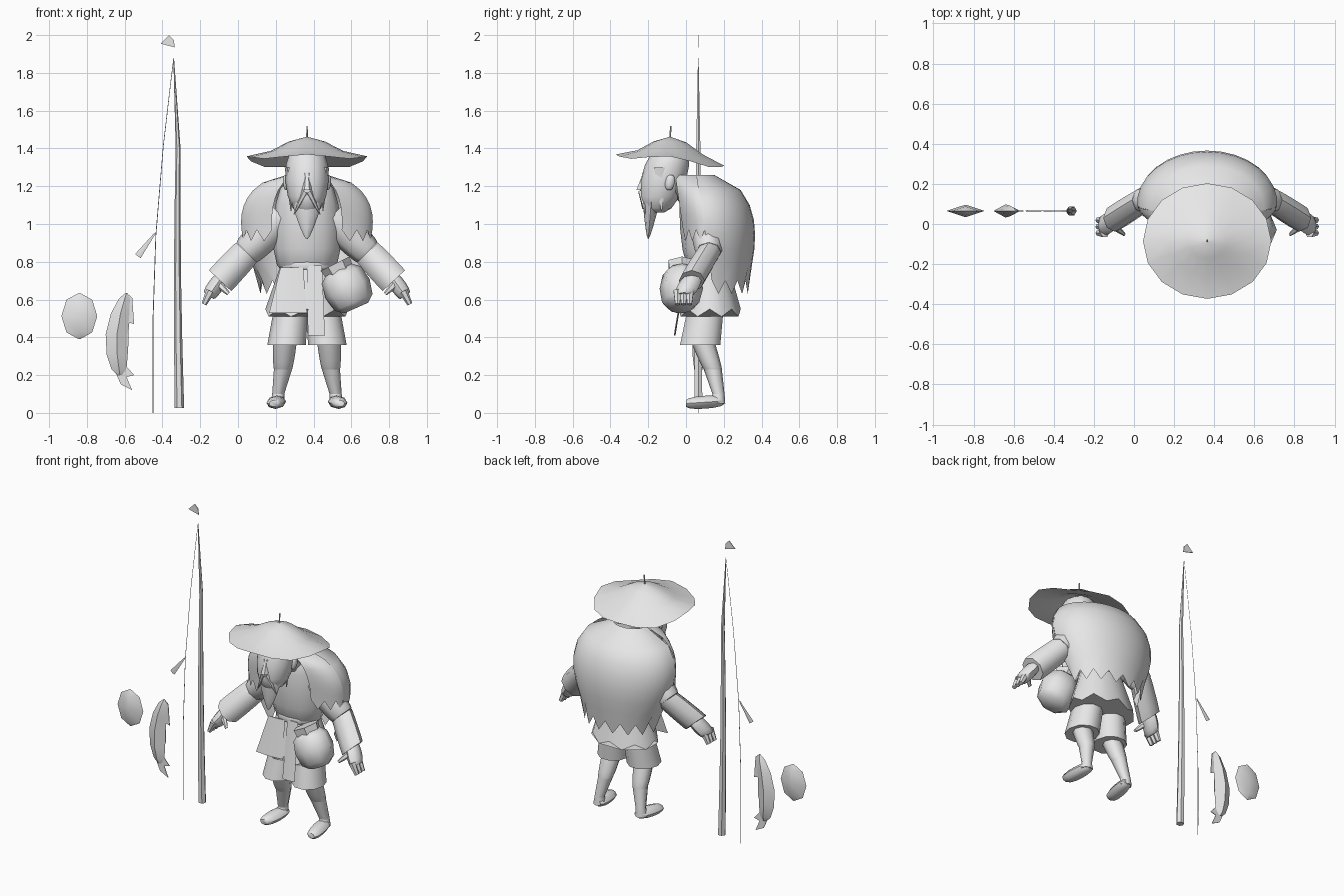
import bpy, bmesh, math
from mathutils import Vector

cube = bpy.data.objects.get("Cube")
if cube:
    bpy.data.objects.remove(cube, do_unlink=True)

FIGURE = Vector((0.365, 0, 0))     # the man stands here
LOOSE = Vector((-0.45, 0.065, 0))  # the fishing line hangs here
UP, BACK, LEFT = Vector((0, 0, 1)), Vector((0, 1, 0)), Vector((1, 0, 0))

grey = bpy.data.materials.new("plain_grey")
grey.use_nodes = True
grey.diffuse_color = (0.8, 0.8, 0.8, 1)
grey.node_tree.nodes["Principled BSDF"].inputs["Base Color"].default_value = grey.diffuse_color


def skin(name, rows, closed=True, caps=True):
    """Join rows of points into one surface."""
    bm = bmesh.new()
    loops = [[bm.verts.new(p) for p in row] for row in rows]
    count = len(loops[0])
    for upper, lower in zip(loops, loops[1:]):
        for i in range(count if closed else count - 1):
            j = (i + 1) % count
            bm.faces.new((upper[i], upper[j], lower[j], lower[i]))
    if caps:
        bm.faces.new(loops[0])
        bm.faces.new(loops[-1])
    bmesh.ops.recalc_face_normals(bm, faces=bm.faces)
    mesh = bpy.data.meshes.new(name)
    bm.to_mesh(mesh)
    bm.free()
    mesh.materials.append(grey)
    obj = bpy.data.objects.new(name, mesh)
    bpy.context.collection.objects.link(obj)
    bpy.ops.object.select_all(action="DESELECT")
    obj.select_set(True)
    bpy.context.view_layer.objects.active = obj
    bpy.ops.object.shade_smooth_by_angle(angle=math.radians(50))


def limb(name, start, end, first, last, bulge=0, depth=1, sides=8, jag=0, bow=0, steps=6, home=FIGURE):
    """Tapered, rounded piece between two points; bow bends it sideways."""
    start, end = Vector(start), Vector(end)
    along = (end - start).normalized()
    if abs(along.z) > 0.92:
        across, through = LEFT, BACK
    elif abs(along.y) > 0.8:
        across, through = LEFT, UP
    else:
        across, through = along.cross(BACK).normalized(), BACK
    if not bulge and not bow:
        steps = 1
    rows = []
    for k in range(steps + 1):
        turn = math.pi * k / steps
        t = (1 - math.cos(turn)) / 2
        middle = home + start.lerp(end, t) + LEFT * bow * math.sin(math.pi * t)
        radius = first + (last - first) * t + bulge * math.sin(turn)
        row = []
        for i in range(sides):
            a = math.tau * i / sides
            p = middle + (across * math.cos(a) + through * depth * math.sin(a)) * radius
            if k == steps:
                p += UP * jag * (-1) ** i
            row.append(p)
        rows.append(row)
    skin(name, rows)


def pair(name, start, end, *sizes, **options):
    """The same limb on both sides of the figure."""
    for side, s in (("right", -1), ("left", 1)):
        a, b = ((s * p[0], p[1], p[2]) for p in (start, end))
        limb(f"{side}_{name}", a, b, *sizes, **options)


def plate(name, outline, half=0.002):
    """Thin sheet cut to an outline of x and z, beside the line."""
    skin(name, [[LOOSE + Vector((x, y, z)) for x, z in outline] for y in (-half, half)])


# Tunic, belt and sash
limb("tunic", (0, .125, .75), (0, .08, 1.22), .13, .11, bulge=.06, depth=.75, sides=12)
limb("tunic_skirt", (0, .12, .78), (0, .125, .53), .14, .22, depth=.75, sides=16, jag=.02)
limb("belt", (0, .12, .76), (0, .12, .8), .14, .14, bulge=.006, depth=.85, sides=12)
limb("sash", (.04, 0, .78), (.05, -.06, .41), .04, .045, depth=.1, sides=4)
limb("tunic_flap", (-.08, 0, .77), (-.1, -.045, .53), .06, .1, depth=.08, sides=4)

# Head and face
limb("neck", (0, -.07, 1.25), (0, .08, 1.1), .09, .1)
limb("head", (0, -.16, 1.06), (0, -.08, 1.4), .04, .06, bulge=.065, depth=1.05, sides=12)
limb("nose", (0, -.21, 1.29), (0, -.24, 1.18), .01, .026, sides=6)
limb("beard", (0, -.18, 1.17), (0, -.2, .92), .085, .003, bulge=.015, depth=.55)
pair("moustache", (.01, -.235, 1.17), (.07, -.215, 1.05), .02, .002, sides=6)
pair("eyebrow", (.01, -.22, 1.26), (.09, -.16, 1.265), .014, .006, sides=6)
pair("ear", (.112, -.08, 1.26), (.108, -.09, 1.18), .005, .005, bulge=.012, depth=1.5)
pair("whisker", (.088, -.13, 1.3), (.085, -.13, 1.07), .03, .002, depth=1.5, sides=6)

# Straw hat: a bell curve with a wavy brim, then a shallow underside
HAT, REACH = FIGURE + Vector((0, -.085, 1.46)), 0.32


def hat_ring(reach, lift=0):
    ring = []
    for i in range(16):
        a = math.tau * i / 16
        wave = 0.01 * math.cos(2 * a) + 0.012 * math.cos(4 * a) - 0.03 * math.sin(a)
        drop = 0.062 * (1 - math.cos(math.pi * reach))
        out = Vector((math.cos(a), 0.9 * math.sin(a), 0)) * REACH * reach
        ring.append(HAT + out + UP * (wave * reach ** 2 - drop + lift))
    return ring


skin("straw_hat", [hat_ring(r) for r in (.03, .3, .6, 1)] + [hat_ring(.5, -.03), hat_ring(.2, -.04)])
limb("hat_stem", (0, -.085, 1.45), (0, -.08, 1.52), .005, .004, sides=5)


# Straw cape: one shell over the back and a ragged flap over each shoulder
def cape_sheet(name, first, last, length, columns, teeth):
    rows = []
    for r in range(8):
        t = length * r / 7
        width = 0.35 * math.sin(math.pi * (0.1 + 0.65 * t ** 0.6))
        row = []
        for i in range(columns + 1):
            a = math.radians(first + (last - first) * i / columns)
            reach = 0.73 * width if math.cos(a) > 0 else 0.15
            ragged = teeth * (i % 2) if r == 7 else 0
            row.append(FIGURE + Vector((width * math.sin(a), 0.07 + 0.08 * t + reach * math.cos(a),
                                        1.26 - 0.56 * t - ragged)))
        rows.append(row)
    skin(name, rows, closed=False, caps=False)


cape_sheet("back_cape", -95, 95, 1, 16, 0.07)
cape_sheet("left_shoulder_cape", 95, 148, 0.52, 6, 0.06)
cape_sheet("right_shoulder_cape", -95, -148, 0.52, 6, 0.06)

# Arms and hands
shoulder, elbow, cuff = (.13, .105, 1.04), (.32, .12, .85), (.46, .03, .7)
palm, knuckle = (.45, .035, .72), (.52, -.01, .62)
pair("upper_sleeve", shoulder, elbow, .09, .075, bulge=.01, depth=.9)
pair("lower_sleeve", elbow, cuff, .075, .08, bulge=.003, depth=.85)
pair("hand", palm, knuckle, .03, .03, bulge=.012, depth=1.4)
for k in range(3):
    y = -0.045 + 0.032 * k
    pair(f"finger_{k + 1}", (.51, y, .645), (.545, y, .575), .024, .014, sides=6)
pair("thumb", (.465, -.01, .68), (.415, -.05, .63), .022, .01, sides=6)

# Legs and feet
hip, hem = (.07, .12, .66), (.108, .075, .36)
knee, calf, ankle = (.115, .08, .4), (.127, .142, .23), (.152, .172, .1)
pair("shorts_leg", hip, hem, .085, .102, depth=1.1, sides=10)
pair("upper_shin", knee, calf, .062, .048, bulge=.004)
pair("lower_shin", calf, ankle, .048, .032)
pair("ankle", ankle, (.155, .17, .05), .032, .038)
pair("foot", (.15, .2, .063), (.175, 0, .05), .025, .025, bulge=.024, depth=.7)

# Pouch hung at the hip
limb("pouch_rim", (.15, -.02, .79), (.18, -.02, .73), .085, .075, sides=6)
limb("pouch", (.17, -.02, .76), (.26, -.03, .555), .075, .07, bulge=.055, depth=.9, steps=4)

# Fishing pole, line, float and tip flag
bend = (.133, 0, 1.4)
limb("pole_shaft", (.14, 0, .025), bend, .025, .013, bow=-.007, sides=6, home=LOOSE)
limb("pole_tip", bend, (.11, 0, 1.87), .013, .002, sides=6, home=LOOSE)
limb("fishing_line", (0, 0, 0), (.11, 0, 1.88), .0025, .0015, bow=-.04, sides=4, home=LOOSE)
limb("line_float", (.01, 0, .95), (-.08, 0, .83), .004, .018, depth=.2, sides=4, home=LOOSE)
plate("tip_flag", [(.04, 1.955), (.085, 2), (.11, 1.975), (.115, 1.935)])

# Fish with a flat tail and fin
limb("fish_body", (-.14, 0, .635), (-.175, 0, .2), .005, .015, bulge=.05, depth=.55,
     sides=4, bow=-.033, home=LOOSE)
plate("fish_tail", [(-.17, .28), (-.1, .2), (-.14, .19), (-.11, .12), (-.17, .15), (-.21, .24)])
plate("fish_fin", [(-.14, .635), (-.11, .61), (-.1, .47), (-.13, .48), (-.13, .35), (-.17, .4)])

# Oval stone
limb("oval_stone", (-.39, 0, .635), (-.39, 0, .39), .003, .003, bulge=.092, depth=.33,
     sides=4, steps=4, home=LOOSE)
